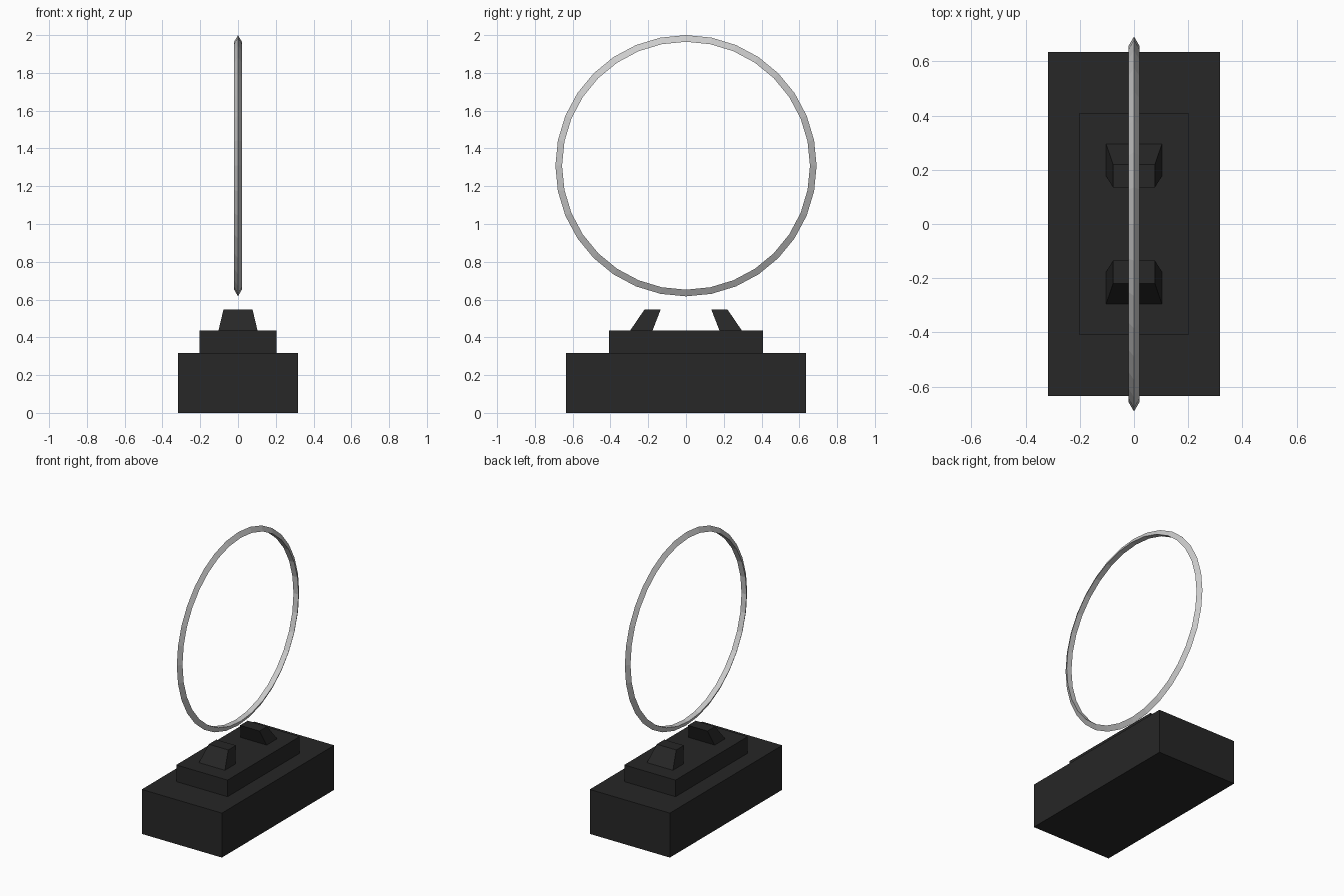
import bpy, bmesh
from math import pi

if "Cube" in bpy.data.objects:
    bpy.data.objects.remove(bpy.data.objects["Cube"])

dark = bpy.data.materials.new("dark_plastic")
dark.diffuse_color = (0.02, 0.02, 0.02, 1)
dark.use_nodes = True
dark.node_tree.nodes["Principled BSDF"].inputs["Base Color"].default_value = dark.diffuse_color


def frustum(name, z0, z1, bottom, top):
    """Box between two rectangles, each (half width x, y min, y max)."""
    bm = bmesh.new()
    loops = []
    for z, (hx, ya, yb) in ((z0, bottom), (z1, top)):
        loops.append([bm.verts.new((x, y, z)) for x, y in
                      ((-hx, ya), (hx, ya), (hx, yb), (-hx, yb))])
    lo, hi = loops
    bm.faces.new(lo[::-1])
    bm.faces.new(hi)
    for i in range(4):
        j = (i + 1) % 4
        bm.faces.new((lo[i], lo[j], hi[j], hi[i]))
    bmesh.ops.recalc_face_normals(bm, faces=bm.faces)
    mesh = bpy.data.meshes.new(name)
    bm.to_mesh(mesh)
    bm.free()
    mesh.materials.append(dark)
    obj = bpy.data.objects.new(name, mesh)
    bpy.context.collection.objects.link(obj)
    return obj


# Stepped base
frustum("base", 0, 0.318, (0.317, -0.635, 0.635), (0.317, -0.635, 0.635))
frustum("base_step", 0.318, 0.437, (0.203, -0.408, 0.408), (0.203, -0.408, 0.408))

# Pair of tapered prongs leaning toward each other
frustum("prong_back", 0.437, 0.547, (0.103, 0.177, 0.295), (0.077, 0.134, 0.22))
frustum("prong_front", 0.437, 0.547, (0.103, -0.295, -0.177), (0.077, -0.22, -0.134))

# Floating ring with a triangular section, apex outward
bpy.ops.mesh.primitive_torus_add(
    major_segments=32, minor_segments=3, major_radius=0.668, minor_radius=0.0235,
    location=(0, 0, 1.3085), rotation=(0, pi / 2, 0))
bpy.context.object.name = "ring"
